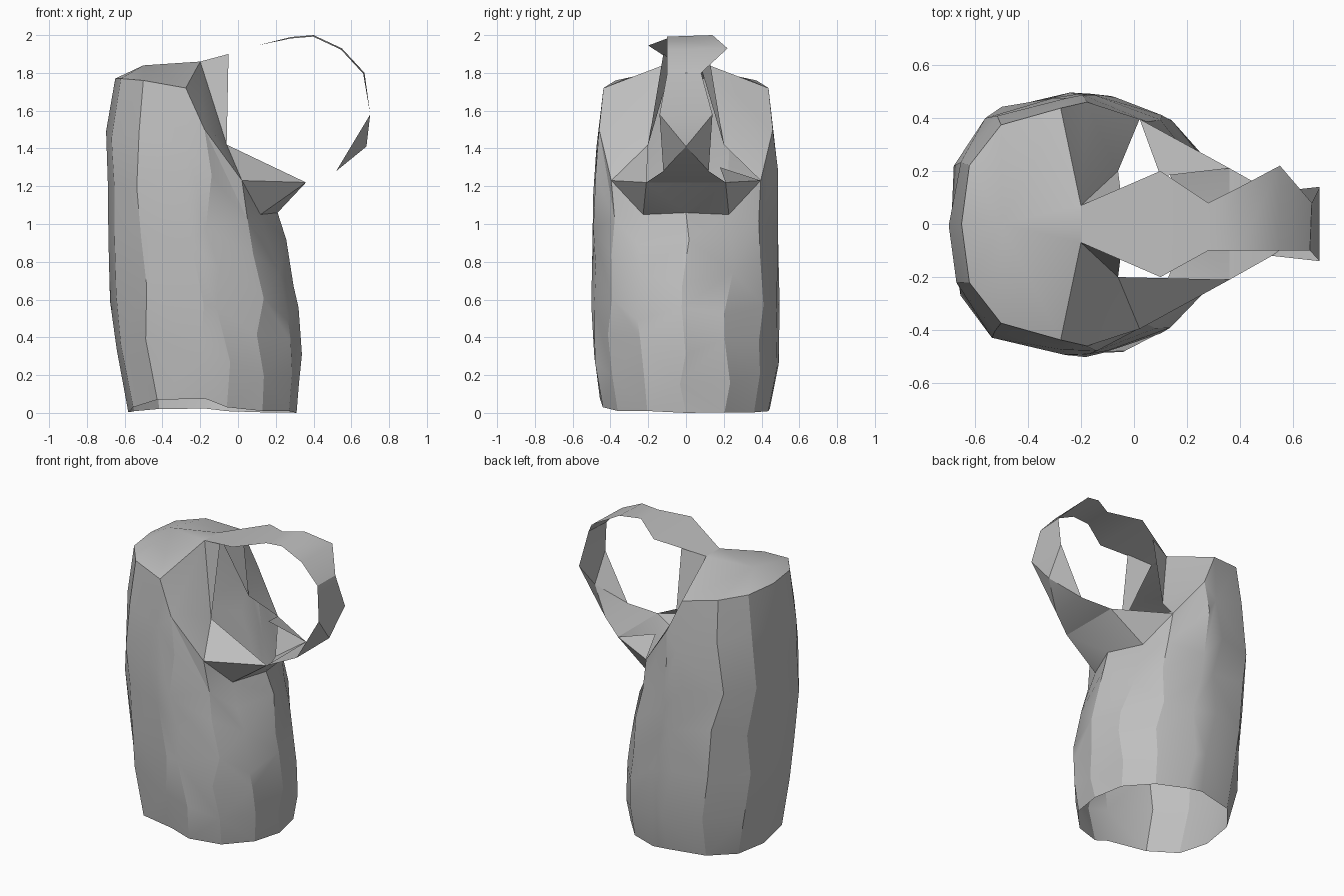
import bpy, bmesh, math, random
from mathutils import Vector

if "Cube" in bpy.data.objects:
    bpy.data.objects.remove(bpy.data.objects["Cube"])
random.seed(4)

grey = bpy.data.materials.new("plain_grey")
grey.use_nodes = True
grey.diffuse_color = (0.52, 0.52, 0.52, 1)
grey.node_tree.nodes["Principled BSDF"].inputs["Base Color"].default_value = (0.52, 0.52, 0.52, 1)


def make(name, faces, angle):
    """Build one shell from faces given as lists of points, welding shared corners."""
    bm = bmesh.new()
    for points in faces:
        bm.faces.new([bm.verts.new(p) for p in points])
    bmesh.ops.remove_doubles(bm, verts=bm.verts, dist=0.0005)
    bmesh.ops.recalc_face_normals(bm, faces=bm.faces)
    mesh = bpy.data.meshes.new(name)
    bm.to_mesh(mesh)
    bm.free()
    mesh.materials.append(grey)
    obj = bpy.data.objects.new(name, mesh)
    bpy.context.collection.objects.link(obj)
    bpy.ops.object.select_all(action="DESELECT")
    bpy.context.view_layer.objects.active = obj
    obj.select_set(True)
    bpy.ops.object.shade_smooth_by_angle(angle=math.radians(angle))


# Wall outline by height: z, left x, right x, half depth
LEVELS = [(0, -.58, .31, .44), (.2, -.63, .33, .485), (.5, -.67, .33, .495), (.85, -.68, .27, .495),
          (1.05, -.69, .21, .49), (1.35, -.70, .20, .48), (1.58, -.69, .18, .46), (1.77, -.65, .16, .43)]
# Columns from the handle side round to the far side: angle, bulge, base height, rim height
COLUMNS = [(0, 1, 0, 1.06), (27, 1.02, .01, 1.05), (54, 1.01, .01, 1.23), (80, 1, .03, 1.5),
           (94, 1, .075, 1.72), (126, 1.07, .07, 1.76), (151, 1.06, .03, 1.77), (180, 1, .01, 1.77)]
COUNT = 14
ROWS = 6


def wall_point(angle, z, bulge):
    for a, b in zip(LEVELS, LEVELS[1:]):
        if z <= b[0] or b is LEVELS[-1]:
            t = (z - a[0]) / (b[0] - a[0])
            left, right, depth = (a[i] + (b[i] - a[i]) * t for i in (1, 2, 3))
            break
    r = math.radians(angle)
    return Vector(((left + right) / 2 + bulge * (right - left) / 2 * math.cos(r),
                   bulge * depth * math.sin(r), z))


columns = []
for k in range(COUNT):
    j = min(k, COUNT - k)
    angle, bulge, low, high = COLUMNS[j]
    back = k == j
    if back:
        low *= .3
    column = []
    for row in range(ROWS + 1):
        inner = 0 < row < ROWS
        t = row / ROWS
        z = low + (high - low) * t + (random.uniform(-.05, .05) if inner else 0)
        turn = random.uniform(-4, 4) if inner else 0
        p = wall_point((angle if back else -angle) + turn, z, bulge)
        if inner:
            p += Vector((random.uniform(-.01, .01), random.uniform(-.008, .008), 0))
        # The wall folds inward below the lip
        if j == 1:
            p.x -= .05 * t * t
        column.append(p)
    columns.append(column)

# Crumpled side wall, open at the bottom
faces = []
for k in range(COUNT):
    left, right = columns[k], columns[(k + 1) % COUNT]
    for row in range(ROWS):
        a, b, c, d = left[row], right[row], right[row + 1], left[row + 1]
        faces += [[a, b, c], [a, c, d]] if (k + row) % 2 else [[a, b, d], [b, c, d]]
rim = [column[-1] for column in columns]

# Sloping top
ridge = Vector((-.5, 0, 1.84))
for k in range(4, COUNT - 4):
    faces.append([rim[k], rim[k + 1], ridge])
peaks = [Vector((-.2, s * .07, 1.86)) for s in (1, -1)]
faces.append([peaks[0], peaks[1], ridge])

# Folded collar on each side of the mouth, and the lip under the handle
tips = []
for s, peak in zip((1, -1), peaks):
    shoulder, side, corner, low = (rim[s * i] for i in (4, 3, 2, 1))
    fold = Vector((-.14, s * .37, 1.5))
    throat = Vector((-.06, s * .2, 1.42))
    strap = Vector((-.05, s * .12, 1.9))
    tip = Vector((.36, s * .21, 1.22))
    tips.append(tip)
    inner = throat if s < 0 else Vector((.1, .18, 1.3))
    faces += [[peak, shoulder, ridge], [peak, shoulder, side], [peak, side, fold],
              [peak, fold, throat], [peak, throat, strap], [fold, side, corner],
              [fold, corner, throat], [inner, corner, tip], [corner, low, tip],
              [low, rim[0], tip]]
faces.append([tips[0], tips[1], rim[0]])
make("crumpled_body", faces, 22)

# Looped strap handle: x, z, front y, back y
STRAP = [(-.2, 1.86, -.07, .07), (.1, 1.945, -.2, .2), (.28, 1.99, -.1, .08), (.4, 2.0, -.1, .14),
         (.55, 1.93, -.1, .22), (.67, 1.8, -.1, .08), (.7, 1.58, -.14, .14),
         (.52, 1.28, -.12, .12), (.36, 1.22, -.21, .21)]
HUB = Vector((.3, 0, 1.6))
edges = []
for i, (x, z, front, back) in enumerate(STRAP):
    # The front edge curls slightly inward along the free part of the loop
    shrink = .98 if 2 <= i <= 5 else 1
    curled = HUB + (Vector((x, 0, z)) - HUB) * shrink
    edges.append((Vector((curled.x, front, curled.z)), Vector((x, back, z))))
loop = []
for i, (a, b) in enumerate(zip(edges, edges[1:])):
    if i == 6:
        # Pointed knuckle at the outer bend
        knuckle = Vector((.68, 0, 1.41))
        ring = [a[0], a[1], b[1], b[0]]
        loop += [[ring[n], ring[(n + 1) % 4], knuckle] for n in range(4)]
    else:
        loop.append([a[0], a[1], b[1], b[0]])
make("loop_handle", loop, 30)
